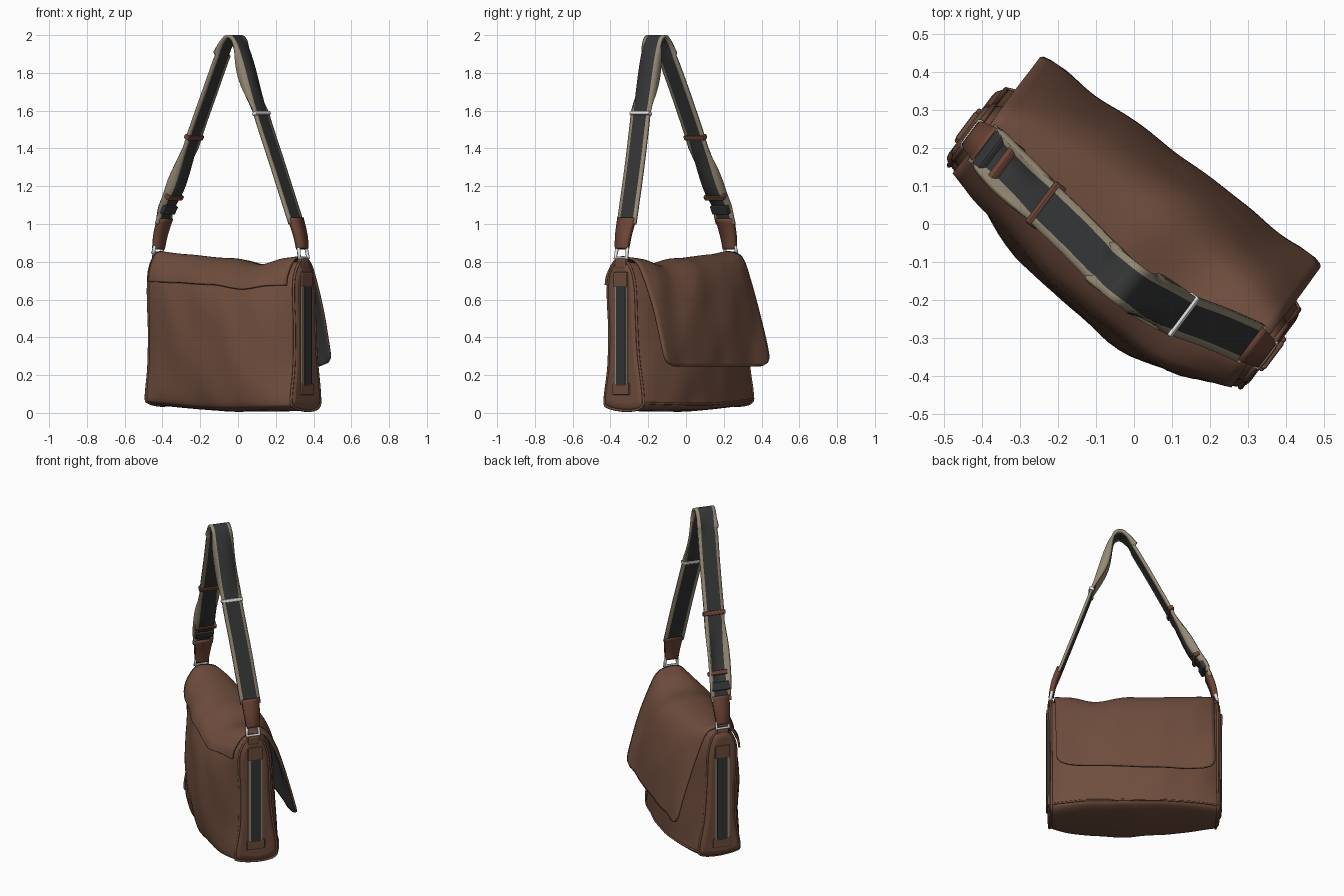
import bpy, bmesh, math
from mathutils import Vector, Matrix, noise

if "Cube" in bpy.data.objects:
    bpy.data.objects.remove(bpy.data.objects["Cube"])

YAW = -math.atan2(0.6, 0.8)      # the bag stands turned on the ground


def material(name, rgb):
    m = bpy.data.materials.new(name)
    m.diffuse_color = (*rgb, 1)
    m.use_nodes = True
    m.node_tree.nodes["Principled BSDF"].inputs["Base Color"].default_value = m.diffuse_color
    return m


BROWN = material("brown leather", (0.16, 0.075, 0.047))
TAN = material("reddish leather", (0.155, 0.06, 0.037))
DARK = material("dark webbing", (0.035, 0.036, 0.037))
BEIGE = material("beige edging", (0.30, 0.25, 0.175))
METAL = material("light metal", (0.95, 0.95, 0.95))


def spline(pts, steps, closed=False):
    """Catmull-Rom through the points."""
    pts = [Vector(p) for p in pts]
    n = len(pts)
    get = (lambda i: pts[i % n]) if closed else (lambda i: pts[max(0, min(n - 1, i))])
    out = []
    for i in range(n if closed else n - 1):
        a, b, c, d = (get(i + k) for k in (-1, 0, 1, 2))
        for s in range(steps):
            t = s / steps
            out.append(0.5 * (2 * b + (c - a) * t + (2 * a - 5 * b + 4 * c - d) * t * t
                              + (3 * b - a - 3 * c + d) * t ** 3))
    if not closed:
        out.append(pts[-1])
    return out


def finish(name, data, mats):
    ob = bpy.data.objects.new(name, data)
    bpy.context.collection.objects.link(ob)
    ob.rotation_euler.z = YAW
    for m in mats:
        data.materials.append(m)
    return ob


def mesh(name, verts, faces, mats, index=None):
    me = bpy.data.meshes.new(name)
    me.from_pydata(verts, [], faces)
    bm = bmesh.new()
    bm.from_mesh(me)
    bmesh.ops.recalc_face_normals(bm, faces=bm.faces)
    bm.to_mesh(me)
    bm.free()
    ob = finish(name, me, mats)
    for p in me.polygons:
        p.use_smooth = len(p.vertices) == 4
        if index:
            p.material_index = index(p.index)
    return ob


def box(name, loc, size, mat, tilt=0, bevel=0.006):
    bm = bmesh.new()
    bmesh.ops.create_cube(bm, size=1, matrix=Matrix.Translation(loc)
                          @ Matrix.Rotation(tilt, 4, 'Y') @ Matrix.Diagonal((*size, 1)))
    me = bpy.data.meshes.new(name)
    bm.to_mesh(me)
    bm.free()
    ob = finish(name, me, [mat])
    b = ob.modifiers.new("bevel", 'BEVEL')
    b.width, b.segments = bevel, 2
    return ob


def tube(name, pts, radius, mat, cyclic=True):
    cu = bpy.data.curves.new(name, 'CURVE')
    cu.dimensions, cu.bevel_depth, cu.bevel_resolution = '3D', radius, 2
    sp = cu.splines.new('POLY')
    sp.points.add(len(pts) - 1)
    for q, p in zip(sp.points, pts):
        q.co = (*p, 1)
    sp.use_cyclic_u = cyclic
    return finish(name, cu, [mat])


def ribbon(name, path, cols, thick, mats, index=None, curl=lambda p: 0):
    """Band along a path; cols(t) gives offsets across it, curl(p) shifts its two rims."""
    n = len(path)
    rows = []
    for i, p in enumerate(path):
        c = cols(i / (n - 1))
        rows.append([(p.x + (curl(p) if k in (0, len(c) - 1) else 0), p.y + o, p.z)
                     for k, o in enumerate(c)])
    k = len(rows[0])
    faces = [(i * k + j, i * k + j + 1, (i + 1) * k + j + 1, (i + 1) * k + j)
             for i in range(n - 1) for j in range(k - 1)]
    ob = mesh(name, [v for r in rows for v in r], faces, mats, index)
    s = ob.modifiers.new("thickness", 'SOLIDIFY')
    s.thickness, s.offset = thick, 0
    return ob


# Soft-bag shape rules shared by body and flap (local x along the bag, y to the flap side)
SAG = [(-0.5, 0.022), (-0.3, 0.015), (0, 0), (0.22, -0.035), (0.38, -0.008), (0.5, -0.005)]


def sag(x):
    for (a, p), (b, q) in zip(SAG, SAG[1:]):
        if x <= b:
            t = max(0, (x - a) / (b - a))
            t = t * t * (3 - 2 * t)
            return p + (q - p) * t
    return 0


def soften(x, end, mid):
    """Blend the end and middle cross-sections, then sag and wrinkle."""
    w = max(0, 1 - abs(x / 0.5) ** 2.6)
    y, z = end.lerp(mid, w)
    k = min(1, max(0, (z - 0.5) / 0.25))
    lift = sag(x) * k + 0.03 * max(0, -x / 0.5) * max(0, 1 - z / 0.2)
    f = noise.noise(Vector((x * 5, z * 3.5 + x * 3, 2.0 + (3 if y > 0 else 0))))
    y -= 0.04 * x / 0.5 * w * min(1, max(0, -y / 0.2))      # fuller towards one end
    return (x, y + 0.016 * f * min(1, w * 2), max(0, z + lift))


MID = spline([(-.2, .02), (-.25, .06), (-.275, .25), (-.28, .45), (-.26, .6), (-.21, .72),
              (-.12, .785), (-.03, .795), (.06, .765), (.12, .68), (.155, .5), (.17, .3),
              (.165, .09), (.145, .025), (-.03, .006)], 4, True)
END = spline([(-.145, .03), (-.165, .07), (-.135, .25), (-.13, .45), (-.142, .6), (-.14, .72),
              (-.105, .795), (-.06, .812), (-.015, .785), (.015, .68), (.022, .5), (.035, .3),
              (.068, .1), (.06, .03), (-.03, .012)], 4, True)

# Body: cross-sections lofted along the length, ends drawn in
centre = Vector((-0.055, 0.4))
sections = [(-.503, .8), (-.5, .92), (-.49, .98)]
sections += [(-.47 + .94 * i / 28, 1) for i in range(29)]
sections += [(.483, .98), (.492, .92), (.495, .8)]
verts, faces, n = [], [], len(MID)
for x, s in sections:
    verts += [soften(x, centre + (e - centre) * Vector((s, 0)).x, m) if s == 1 else
              soften(x, Vector((centre.x + (e.x - centre.x) * s,
                                centre.y + (e.y - centre.y) * (.5 + s / 2))), m)
              for e, m in zip(END, MID)]
for i in range(len(sections) - 1):
    faces += [(i * n + j, i * n + (j + 1) % n, (i + 1) * n + (j + 1) % n, (i + 1) * n + j)
              for j in range(n)]
faces += [tuple(range(n)), tuple(range(len(verts) - n, len(verts)))]
mesh("bag_body", verts, faces, [BROWN])

# Flap: from the back seam over the top and down the front, rounded lower corners
FLAP_MID = spline([(-.25, .68), (-.217, .74), (-.125, .802), (-.03, .812), (.07, .782),
                   (.135, .69), (.178, .52), (.2, .38), (.212, .245)], 5)
FLAP_END = spline([(-.165, .68), (-.155, .74), (-.11, .82), (-.055, .832), (.01, .805),
                   (.06, .7), (.13, .52), (.18, .36), (.21, .25)], 5)
N, R = 36, 0.075
verts, faces = [], []
for e, m in zip(FLAP_END, FLAP_MID):
    d = R - (m.y - 0.245) if m.x > 0 else 0
    half = 0.462 - (R - math.sqrt(max(0, R * R - d * d)) if d > 0 else 0)
    verts += [soften(half * (2 * j / N - 1), e, m) for j in range(N + 1)]
for i in range(len(FLAP_MID) - 1):
    a = i * (N + 1)
    faces += [(a + j, a + j + 1, a + N + 2 + j, a + N + 1 + j) for j in range(N)]
flap = mesh("front_flap", verts, faces, [BROWN, DARK])
top = max(flap.data.polygons, key=lambda p: p.center.z)
if top.normal.z < 0:
    flap.data.flip_normals()
s = flap.modifiers.new("lining", 'SOLIDIFY')
s.thickness, s.offset, s.material_offset = 0.012, 0, 1

# Base seam on the flap side
tube("base_seam", [soften(x, END[50], MID[50]) for x in [-.48 + .04 * i for i in range(25)]],
     0.006, BROWN, False)

# Both ends: piping, webbing strip, loops, ring
for side, tag in ((-1, "left"), (1, "right")):
    lift = 0.022 if side < 0 else -.005
    tube(tag + "_piping", [soften(side * .483, e, m) for e, m in zip(END, MID)], 0.007, BROWN)
    xo = -.503 if side < 0 else .496
    box(tag + "_strip_edging", (xo, -.058, .41), (.012, .088, .53), BEIGE, 0, .003)
    box(tag + "_strip", (xo + side * .005, -.055, .41), (.012, .062, .53), DARK, 0, .003)
    box(tag + "_strip_top_patch", (xo, -.058, .705), (.022, .09, .08), BROWN)
    box(tag + "_strip_bottom_patch", (xo, -.055, .125), (.018, .11, .06), BROWN)
    box(tag + "_ring_loop", (side * .48, -.065, .795 + lift), (.035, .075, .06), BROWN, 0, .012)
    z0, z1 = .825 + lift, .88 + lift * .4
    tube(tag + "_ring", [(side * .484, -.105, z0), (side * .476, -.1, z1 - .01),
                         (side * .474, -.09, z1), (side * .474, -.042, z1),
                         (side * .476, -.032, z1 - .01), (side * .484, -.027, z0)], .01, METAL)
    tab = spline([(side * .476, -.067, .868), (side * .463, -.067, .94),
                  (side * .432, -.068, 1.03)], 4)
    ribbon(tag + "_strap_tab", tab, lambda t: (-.036 - .017 * t, 0, .036 + .017 * t), .03, [TAN])


# Shoulder strap: dark webbing with beige edges that curl over in two places
def rim_curl(p):
    lo, hi = (1.03, 1.4) if p.x < 0 else (1.6, 1.97)
    t = (p.z - lo) / (hi - lo)
    return -0.045 * math.sin(math.pi * t) if 0 < t < 1 else 0


path = spline([(-.445, -.07, 1.0), (-.41, -.074, 1.08), (-.325, -.085, 1.2), (-.22, -.1, 1.45),
               (-.1, -.115, 1.7), (-.005, -.13, 1.89), (.035, -.135, 1.965), (.075, -.137, 1.993),
               (.115, -.136, 1.965), (.165, -.132, 1.85), (.24, -.118, 1.59),
               (.335, -.09, 1.3), (.436, -.066, 1.0)], 6)
ribbon("shoulder_strap", path, lambda t: (-.06, -.042, 0, .042, .06), .016, [DARK, BEIGE],
       lambda i: 1 if i % 4 in (0, 3) else 0, rim_curl)

# Strap hardware
box("strap_keeper_upper", (-.216, -.1, 1.46), (.034, .135, .026), TAN, .45)
box("strap_keeper_lower", (-.365, -.08, 1.145), (.04, .13, .026), TAN, .6)
box("strap_slider", (-.41, -.074, 1.08), (.045, .11, .05), DARK, .5)
box("strap_buckle", (.243, -.117, 1.585), (.032, .13, .02), METAL, -.3)
